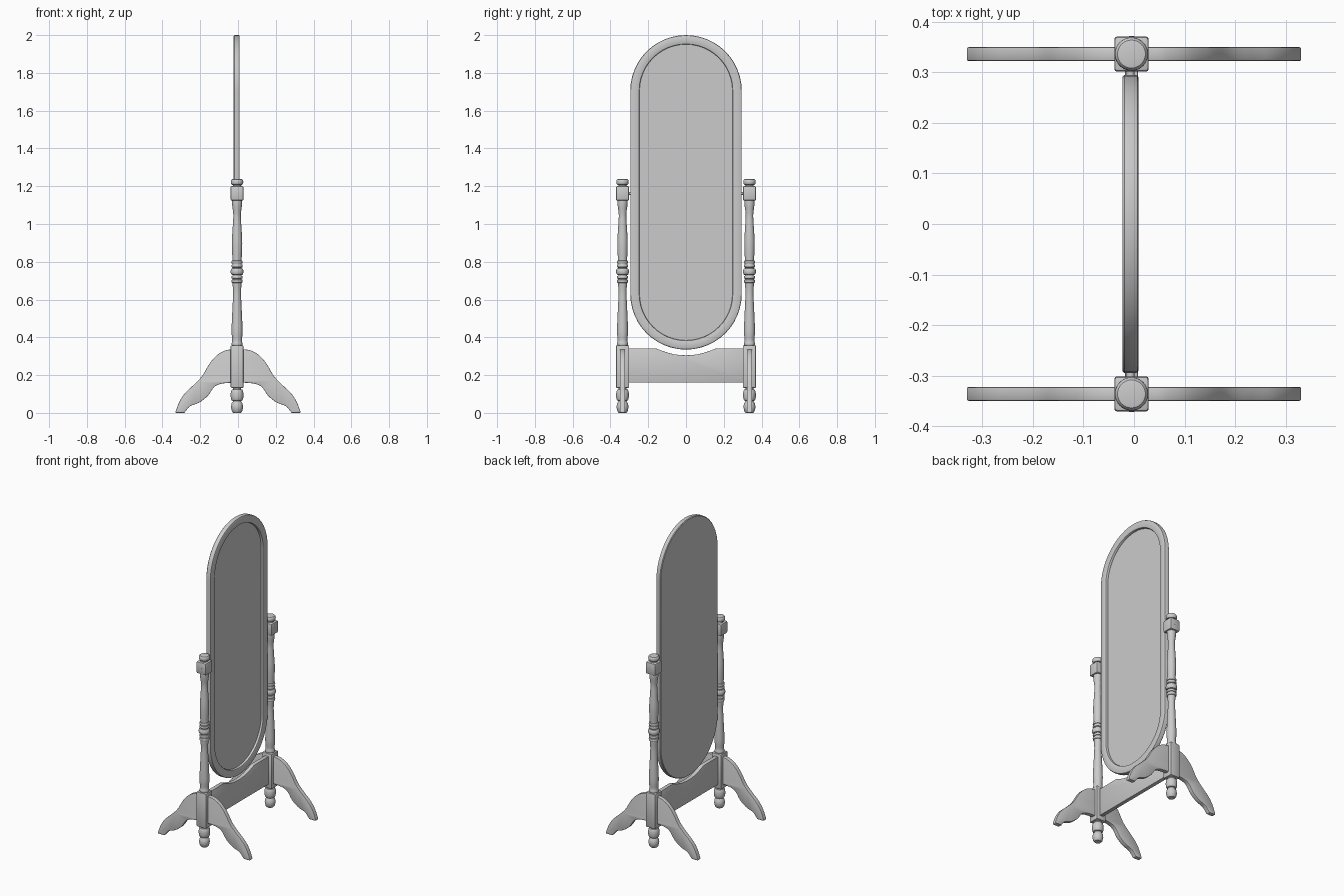
import bpy, bmesh, math
from mathutils import Vector

if "Cube" in bpy.data.objects:
    bpy.data.objects.remove(bpy.data.objects["Cube"])

CX, PY = -0.005, 0.336   # post centre


def finish(name, bm, bevel=0.0, segs=2):
    bmesh.ops.recalc_face_normals(bm, faces=bm.faces[:])
    me = bpy.data.meshes.new(name)
    bm.to_mesh(me)
    bm.free()
    ob = bpy.data.objects.new(name, me)
    bpy.context.collection.objects.link(ob)
    bpy.ops.object.select_all(action='DESELECT')
    ob.select_set(True)
    bpy.context.view_layer.objects.active = ob
    if bevel:
        m = ob.modifiers.new("Bevel", 'BEVEL')
        m.width, m.segments, m.limit_method = bevel, segs, 'ANGLE'
        m.angle_limit = math.radians(40)
        bpy.ops.object.modifier_apply(modifier=m.name)
    bpy.ops.object.shade_smooth_by_angle(angle=math.radians(35))
    return ob


def spline(pts, n=5):
    p = [Vector(q) for q in pts]
    p = [2 * p[0] - p[1]] + p + [2 * p[-1] - p[-2]]
    out = []
    for i in range(1, len(p) - 2):
        a, b, c, d = p[i - 1:i + 3]
        for k in range(n):
            t = k / n
            out.append(0.5 * (2 * b + (c - a) * t + (2 * a - 5 * b + 4 * c - d) * t * t
                              + (3 * b - a - 3 * c + d) * t ** 3))
    return out + [p[-2]]


def rings(name, loops, bevel=0.0):
    bm = bmesh.new()
    vs = [[bm.verts.new(c) for c in loop] for loop in loops]
    for a, b in zip(vs, vs[1:]):
        for i in range(len(a)):
            j = (i + 1) % len(a)
            bm.faces.new((a[i], a[j], b[j], b[i]))
    bm.faces.new(vs[0])
    bm.faces.new(vs[-1])
    return finish(name, bm, bevel)


def turned(name, prof, y, n=32):
    ang = [2 * math.pi * i / n for i in range(n)]
    return rings(name, [[(CX + r * math.cos(a), y + r * math.sin(a), z) for a in ang]
                        for r, z in prof])


def box(name, x, y, z, sx, sy, sz, bevel):
    bm = bmesh.new()
    bmesh.ops.create_cube(bm, size=1)
    for v in bm.verts:
        v.co = (x + v.co.x * sx, y + v.co.y * sy, z + v.co.z * sz)
    return finish(name, bm, bevel)


def bead(r0, r1, z0, z1, n=8):
    return [(r0 + (r1 - r0) * math.sin(math.pi * k / n) ** 0.7 if 0 < k < n else r0,
             z0 + (z1 - z0) * (1 - math.cos(math.pi * k / n)) / 2) for k in range(n + 1)]


def stadium(half, x, n=24, zc=1.1675, straight=0.5375):
    pts = []
    for s in (1, -1):
        for i in range(n + 1):
            a = math.pi * i / n + (0 if s > 0 else math.pi)
            pts.append((x, half * math.cos(a), zc + s * straight + half * math.sin(a)))
    return pts


# Mirror frame with solid back and recessed glass facing +x
rings("mirror_frame", [stadium(h, x) for h, x in (
    (0.291, -0.023), (0.295, -0.019), (0.295, 0.003), (0.293, 0.007), (0.289, 0.009),
    (0.252, 0.009), (0.248, 0.007), (0.246, 0.003), (0.246, -0.007))])
rings("mirror_glass", [stadium(0.2455, -0.012), stadium(0.2455, -0.006)])

# Turned profiles
foot = ([(0.020, 0.0), (0.027, 0.008), (0.032, 0.03), (0.029, 0.05), (0.022, 0.06)]
        + bead(0.021, 0.034, 0.063, 0.125) + [(0.024, 0.14)])
lower = spline([(0.025, 0.35), (0.029, 0.365), (0.026, 0.385), (0.029, 0.43), (0.027, 0.50),
                (0.023, 0.58), (0.021, 0.64), (0.024, 0.685)])
middle = (bead(0.024, 0.030, 0.688, 0.706, 6) + bead(0.024, 0.030, 0.710, 0.726, 6)
          + bead(0.022, 0.034, 0.730, 0.766) + bead(0.024, 0.030, 0.770, 0.786, 6)
          + bead(0.024, 0.030, 0.790, 0.806, 6))
upper = spline([(0.024, 0.81), (0.027, 0.87), (0.027, 0.92), (0.022, 1.0), (0.020, 1.05),
                (0.026, 1.10), (0.027, 1.128)])
cap = [(0.024, 1.195), (0.022, 1.205)] + bead(0.022, 0.033, 1.207, 1.238) 

# Leg outline: one half, mirrored across x = 0
top = spline([(0.0, 0.337), (0.03, 0.336), (0.065, 0.331), (0.108, 0.308), (0.15, 0.262),
              (0.19, 0.195), (0.235, 0.148), (0.28, 0.105), (0.31, 0.06), (0.331, 0.006)])
under = spline([(0.28, 0.006), (0.252, 0.036), (0.205, 0.055), (0.16, 0.09), (0.128, 0.135),
                (0.09, 0.154), (0.03, 0.16), (0.0, 0.16)])
half = top + [Vector((0.328, 0)), Vector((0.283, 0))] + under
outline = [(p.x, p.y) for p in half] + [(-p.x, p.y) for p in reversed(half[1:-1])]

for side, s in (("left", -1), ("right", 1)):
    y = s * PY
    turned(side + "_post_foot", foot, y)
    turned(side + "_post_shaft", lower + middle + upper, y)
    turned(side + "_post_cap", cap, y)
    box(side + "_post_base_block", CX, y, 0.245, 0.068, 0.069, 0.225, 0.005)
    box(side + "_post_pivot_block", CX, y, 1.162, 0.068, 0.069, 0.076, 0.006)
    rings(side + "_legs", [[(px, y + o, pz) for px, pz in outline] for o in (-0.0135, 0.0135)],
          bevel=0.003)
    # Pivot pin joining post and frame
    pin = [[(CX - 0.002 + r * math.cos(k * math.pi / 8), s * py, 1.162 + r * math.sin(k * math.pi / 8))
            for k in range(16)] for r, py in ((0.008, 0.285), (0.008, 0.31))]
    rings(side + "_pivot_pin", pin)
    screw = [[(CX + 0.005 * math.cos(k * math.pi / 6), s * py, 1.162 + 0.005 * math.sin(k * math.pi / 6))
              for k in range(12)] for py in (0.36, 0.3715)]
    rings(side + "_pivot_screw", screw)

# Stretcher board with scooped top edge
scoop = [(0.155 * math.sin(math.pi * k / 24), 0) for k in range(-12, 13)]
edge = spline([(-0.155, 0.34), (-0.11, 0.323), (-0.06, 0.31), (0, 0.305),
               (0.06, 0.31), (0.11, 0.323), (0.155, 0.34)])
board = [(-0.32, 0.16), (-0.32, 0.34)] + [(p.x, p.y) for p in edge] + [(0.32, 0.34), (0.32, 0.16)]
rings("stretcher_board", [[(CX + o, by, bz) for by, bz in board] for o in (-0.0125, 0.0125)],
      bevel=0.0015)
